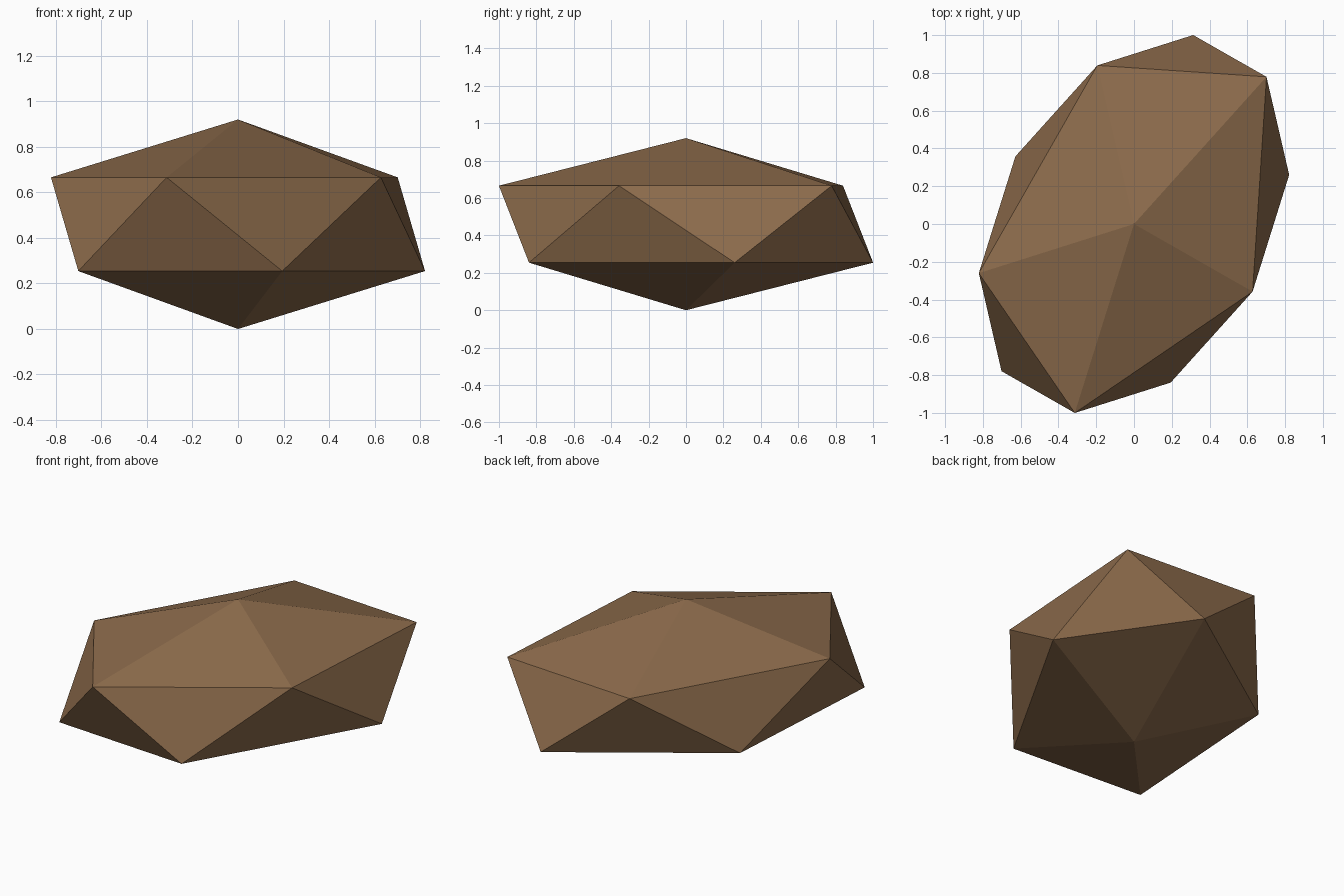
import bpy
import math

if "Cube" in bpy.data.objects:
    bpy.data.objects.remove(bpy.data.objects["Cube"])

# Boulder: a 20-sided low-poly ball, flattened, stretched and turned
bpy.ops.mesh.primitive_ico_sphere_add(subdivisions=1, radius=1, location=(0, 0, 0.46))
rock = bpy.context.object
rock.name = "boulder"
rock.scale = (0.808, 1.204, 0.46)
rock.rotation_euler = (0, 0, math.radians(-29.7))
bpy.ops.object.transform_apply(location=True, rotation=True, scale=True)
bpy.ops.object.shade_flat()

# Single brown stone colour
brown = bpy.data.materials.new("brown stone")
brown.diffuse_color = (0.26, 0.145, 0.07, 1)
brown.use_nodes = True
brown.node_tree.nodes["Principled BSDF"].inputs["Base Color"].default_value = brown.diffuse_color
rock.data.materials.append(brown)
